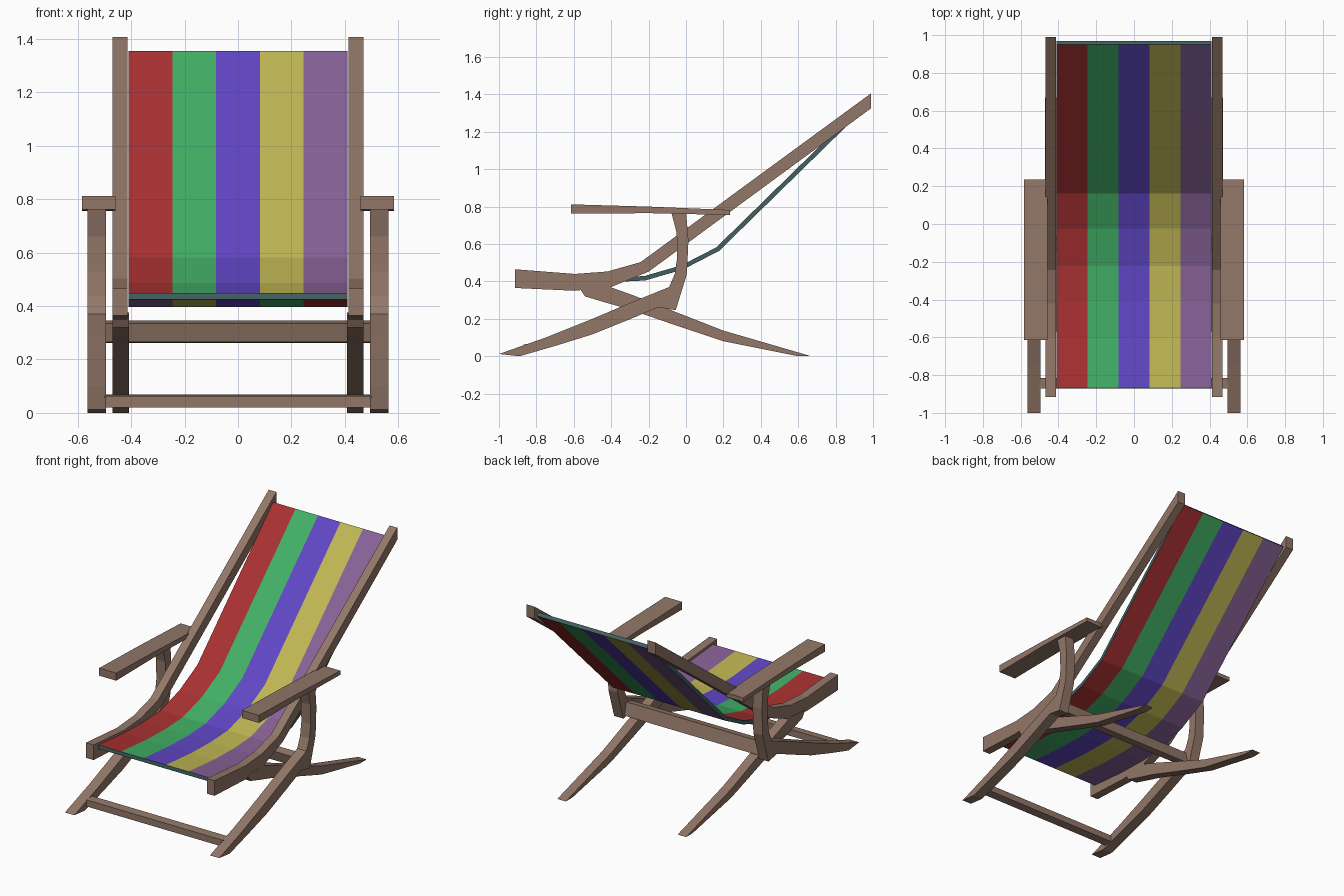
import bpy, bmesh
from mathutils import Vector

if "Cube" in bpy.data.objects:
    bpy.data.objects.remove(bpy.data.objects["Cube"])


def material(name, rgb):
    """Flat material from 0-255 display colour, stored as linear."""
    m = bpy.data.materials.new(name)
    lin = []
    for c in rgb:
        c /= 255
        lin.append(c / 12.92 if c <= 0.04045 else ((c + 0.055) / 1.055) ** 2.4)
    m.diffuse_color = (*lin, 1)
    m.use_nodes = True
    m.node_tree.nodes["Principled BSDF"].inputs["Base Color"].default_value = m.diffuse_color
    return m


WOOD = material("brown wood", (146, 119, 104))
STRIPES = [material("red stripe", (170, 49, 50)),
           material("green stripe", (66, 176, 102)),
           material("blue stripe", (97, 71, 198)),
           material("yellow stripe", (192, 184, 84)),
           material("purple stripe", (136, 98, 152))]
TEAL = material("teal edge", (66, 96, 98))


def finish(name, bm, mats):
    bmesh.ops.recalc_face_normals(bm, faces=bm.faces)
    me = bpy.data.meshes.new(name)
    bm.to_mesh(me)
    bm.free()
    for m in mats:
        me.materials.append(m)
    ob = bpy.data.objects.new(name, me)
    bpy.context.collection.objects.link(ob)
    return ob


def strip(name, upper, lower, x0, x1, mirror=True):
    """Bar whose side outline is given by matching upper and lower (y, z) points."""
    bm = bmesh.new()
    rings = [[bm.verts.new(p) for p in ((x0, *u), (x1, *u), (x1, *l), (x0, *l))]
             for u, l in zip(upper, lower)]
    for a, b in zip(rings, rings[1:]):
        for k in range(4):
            n = (k + 1) % 4
            bm.faces.new((a[k], a[n], b[n], b[k]))
    bm.faces.new(rings[0])
    bm.faces.new(rings[-1])
    ob = finish(name, bm, [WOOD])
    if mirror:
        ob.modifiers.new("both sides", 'MIRROR')
    return ob


# Long rails carrying the seat and back
strip("back_rail",
      [(-.915, .465), (-.595, .44), (-.42, .453), (-.243, .503), (.99, 1.406)],
      [(-.915, .365), (-.595, .35), (-.40, .37), (-.20, .452), (.99, 1.326)],
      .413, .469)

# Front legs bending up into the arm posts
strip("front_leg_and_arm_post",
      [(-1.0, .012), (-.75, .10), (-.5, .20), (-.3, .285), (-.09, .37),
       (-.06, .44), (-.047, .53), (-.05, .66), (-.08, .775)],
      [(-.89, 0), (-.70, .055), (-.5, .117), (-.3, .198), (-.147, .262),
       (-.055, .246), (-.02, .34), (.013, .53), (.012, .64)][:5] +
      [(-.055, .246), (.005, .44), (.013, .62), (-.0, .775)],
      .495, .563)

# Rear legs
strip("rear_leg",
      [(-.57, .365), (-.42, .375), (-.28, .325), (0, .215), (.2, .137), (.67, 0)],
      [(-.54, .32), (-.44, .29), (-.3, .25), (-.04, .16), (.2, .08), (.6, 0)],
      .408, .470)

# Armrests
strip("armrest",
      [(-.615, .812), (-.2, .80), (.235, .782)],
      [(-.615, .762), (-.2, .765), (.235, .755)],
      .458, .583)

# Cross bars
strip("front_cross_bar", [(-.87, .063), (-.815, .068)],
      [(-.87, .02), (-.815, .025)], -.50, .50, False)
strip("middle_cross_bar", [(-.14, .335), (-.085, .345)],
      [(-.12, .265), (-.065, .262)], -.50, .50, False)

# Fabric sling: striped on both faces (reversed below), teal along the edges
path = [Vector(p) for p in ((-.87, .436), (-.6, .413), (-.4, .408), (-.22, .417),
                            (-.02, .475), (.17, .573), (.55, .945), (.96, 1.346))]
xs = [-.41 + .164 * i for i in range(6)]
bm = bmesh.new()
top, bottom = [], []
for i, p in enumerate(path):
    d = (path[min(i + 1, len(path) - 1)] - path[max(i - 1, 0)]).normalized()
    off = Vector((-d.y, d.x)) * .012
    top.append([bm.verts.new((x, *(p + off))) for x in xs])
    bottom.append([bm.verts.new((x, *(p - off))) for x in xs])


def quad(verts, mat):
    bm.faces.new(verts).material_index = mat


last = len(path) - 1
for r in range(last):
    for c in range(5):
        for grid, mat in ((top, c), (bottom, 4 - c)):
            quad((grid[r][c], grid[r][c + 1], grid[r + 1][c + 1], grid[r + 1][c]), mat)
    for c in (0, 5):
        quad((top[r][c], top[r + 1][c], bottom[r + 1][c], bottom[r][c]), 5)
for r in (0, last):
    for c in range(5):
        quad((top[r][c], top[r][c + 1], bottom[r][c + 1], bottom[r][c]), 5)
finish("fabric_sling", bm, STRIPES + [TEAL])
